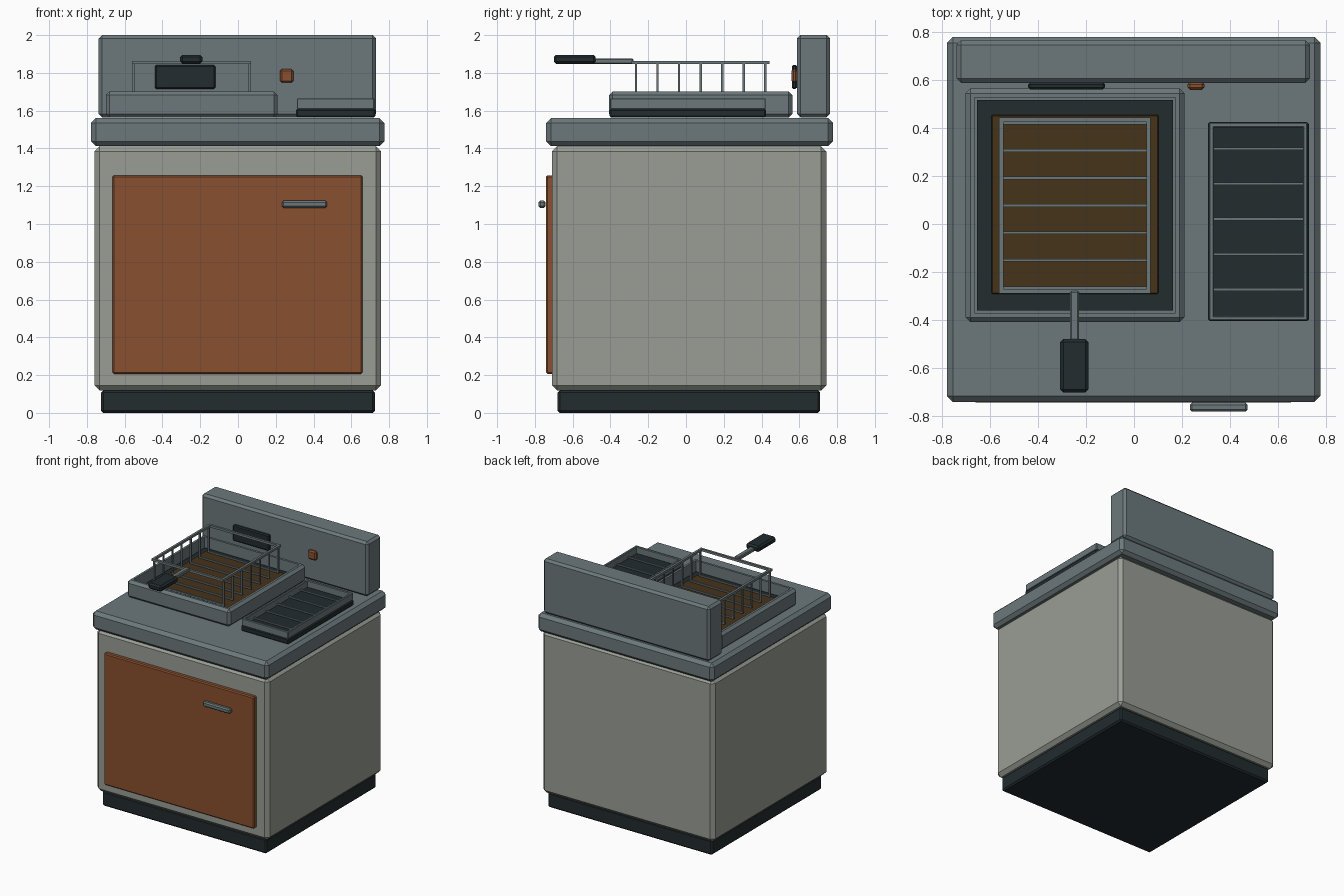
import bpy, bmesh
from mathutils import Vector

if "Cube" in bpy.data.objects:
    bpy.data.objects.remove(bpy.data.objects["Cube"])


def material(name, rgb):
    m = bpy.data.materials.new(name)
    m.diffuse_color = (*rgb, 1)
    m.use_nodes = True
    m.node_tree.nodes["Principled BSDF"].inputs["Base Color"].default_value = m.diffuse_color
    return m


STEEL = material("steel", (0.15, 0.19, 0.20))
PAINT = material("body_paint", (0.32, 0.34, 0.30))
ORANGE = material("orange", (0.25, 0.08, 0.028))
DARK = material("dark", (0.016, 0.025, 0.028))
OIL = material("oil", (0.06, 0.033, 0.01))


def box(name, x, y, z, mat, bevel=0.0, wall=0.0, depth=0.0):
    """Chamfered box from (min, max) ranges; wall/depth sink an open pocket in the top."""
    bm = bmesh.new()
    bmesh.ops.create_cube(bm, size=1)
    for v in bm.verts:
        v.co = Vector([(r[0] + r[1]) / 2 + c * (r[1] - r[0])
                       for r, c in zip((x, y, z), v.co)])
    if bevel:
        bmesh.ops.bevel(bm, geom=bm.edges[:], offset=bevel, segments=1,
                        profile=0.5, affect='EDGES')
    if wall:
        bm.normal_update()
        top = max(bm.faces, key=lambda f: f.calc_center_median().z)
        bmesh.ops.inset_region(bm, faces=[top], thickness=wall - bevel)
        # extrude the inset face straight down so the pocket has upright walls
        new = bmesh.ops.extrude_face_region(bm, geom=[top])["geom"]
        bmesh.ops.translate(bm, vec=(0, 0, -depth),
                            verts=[g for g in new if isinstance(g, bmesh.types.BMVert)])
        if top.is_valid:
            bmesh.ops.delete(bm, geom=[top], context='FACES_ONLY')
    bmesh.ops.recalc_face_normals(bm, faces=bm.faces[:])
    me = bpy.data.meshes.new(name)
    bm.to_mesh(me)
    bm.free()
    me.materials.append(mat)
    ob = bpy.data.objects.new(name, me)
    bpy.context.collection.objects.link(ob)
    return ob


def bar(name, a, b, t, mat=STEEL):
    """Thin square bar along one axis between two points."""
    rng = [(min(p, q) - t / 2, max(p, q) + t / 2) for p, q in zip(a, b)]
    return box(name, *rng, mat)


# Cabinet
box("plinth", (-0.725, 0.725), (-0.68, 0.71), (0, 0.12), DARK, 0.012)
box("cabinet", (-0.76, 0.758), (-0.71, 0.743), (0.118, 1.412), PAINT, 0.028)
box("worktop", (-0.778, 0.775), (-0.74, 0.778), (1.412, 1.56), STEEL, 0.025)
box("backsplash", (-0.738, 0.731), (0.587, 0.763), (1.565, 2.0), STEEL, 0.018)

# Door and pull
box("door", (-0.665, 0.66), (-0.742, -0.70), (0.207, 1.257), ORANGE, 0.008)
box("door_handle", (0.232, 0.472), (-0.78, -0.743), (1.085, 1.124), STEEL, 0.009)

# Controls on the backsplash
box("control_panel", (-0.44, -0.12), (0.56, 0.588), (1.715, 1.842), DARK, 0.008)
box("control_knob", (0.222, 0.293), (0.558, 0.59), (1.748, 1.82), ORANGE, 0.01)

# Fryer well with dark liner and oil
box("well_rim", (-0.70, 0.21), (-0.408, 0.563), (1.563, 1.702), STEEL, 0.02,
    wall=0.045, depth=0.115)
box("well_liner", (-0.652, 0.162), (-0.36, 0.515), (1.58, 1.62), DARK)
box("oil", (-0.593, 0.102), (-0.29, 0.453), (1.60, 1.64), OIL, 0.004)

# Wire basket: top frame plus seven U-shaped wires
L, R, F, B, TOP, LOW = -0.552, 0.06, -0.279, 0.433, 1.855, 1.652
for i, x in enumerate((L, R)):
    bar(f"basket_side_rail_{i}", (x, F, TOP), (x, B, TOP), 0.018)
for i, y in enumerate((F, B)):
    bar(f"basket_end_rail_{i}", (L, y, TOP), (R, y, TOP), 0.018)
for i in range(7):
    y = -0.265 + i * 0.1142
    bar(f"basket_floor_wire_{i}", (L, y, LOW), (R, y, LOW), 0.012)
    for j, x in enumerate((L, R)):
        bar(f"basket_post_{i}_{j}", (x, y, LOW), (x, y, TOP), 0.012)

# Basket handle
box("basket_handle_rod", (-0.266, -0.228), (-0.50, -0.279), (1.846, 1.877), STEEL, 0.006)
box("basket_grip", (-0.307, -0.189), (-0.70, -0.478), (1.848, 1.896), DARK, 0.013)

# Drain tray with slats
box("tray_base", (0.307, 0.727), (-0.404, 0.424), (1.565, 1.61), DARK, 0.008)
for i, x in enumerate((0.322, 0.712)):
    box(f"tray_side_{i}", (x - 0.01, x + 0.01), (-0.402, 0.422), (1.608, 1.665), STEEL, 0.004)
for i, y in enumerate((-0.392, 0.412)):
    box(f"tray_end_{i}", (0.312, 0.722), (y - 0.01, y + 0.01), (1.608, 1.665), STEEL, 0.004)
for i in range(5):
    y = -0.272 + i * 0.1463
    bar(f"tray_slat_{i}", (0.338, y, 1.625), (0.696, y, 1.625), 0.011)
